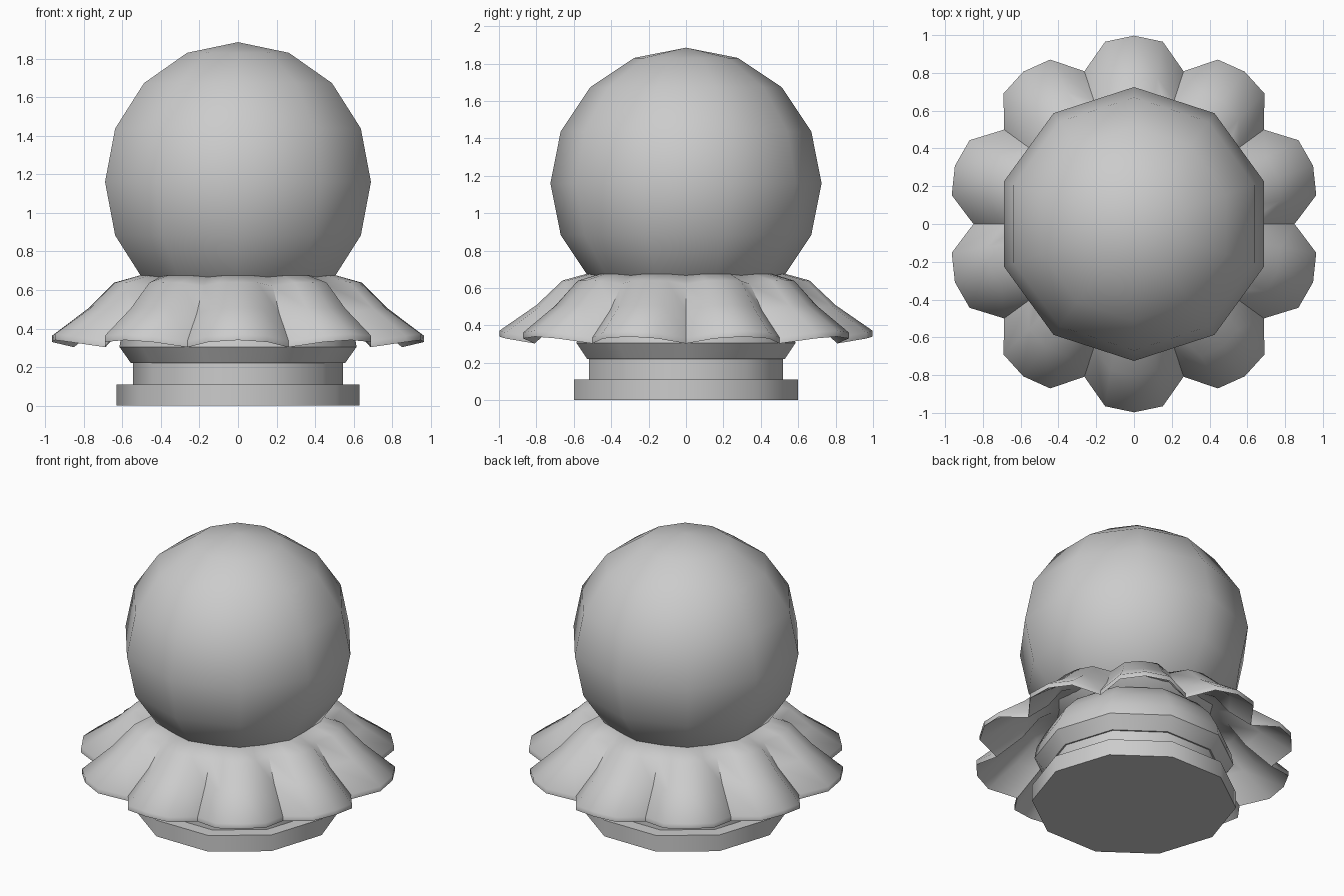
import bpy, bmesh
from math import sin, cos, pi, radians

if "Cube" in bpy.data.objects:
    bpy.data.objects.remove(bpy.data.objects["Cube"])


def finish(name, bm, angle):
    bmesh.ops.recalc_face_normals(bm, faces=bm.faces[:])
    me = bpy.data.meshes.new(name)
    bm.to_mesh(me)
    bm.free()
    ob = bpy.data.objects.new(name, me)
    bpy.context.collection.objects.link(ob)
    bpy.ops.object.select_all(action='DESELECT')
    ob.select_set(True)
    bpy.context.view_layer.objects.active = ob
    bpy.ops.object.shade_smooth_by_angle(angle=radians(angle))
    return ob


def bridge(bm, a, b):
    n = len(a)
    for i in range(n):
        bm.faces.new((a[i], a[(i + 1) % n], b[(i + 1) % n], b[i]))


def lathe(name, profile, sides=10, angle=42):
    bm = bmesh.new()
    rings = [[bm.verts.new((r * cos(2 * pi * i / sides), r * sin(2 * pi * i / sides), z))
              for i in range(sides)] for r, z in profile]
    for a, b in zip(rings, rings[1:]):
        bridge(bm, a, b)
    bm.faces.new(rings[0])
    bm.faces.new(rings[-1])
    return finish(name, bm, angle)


# Stepped ten-sided base
lathe("base_plate", [(0.63, 0), (0.63, 0.11)])
lathe("base_step", [(0.545, 0.11), (0.545, 0.225)])

# Rounded body under the ruffle
lathe("body", [(0.555, 0.22), (0.615, 0.305), (0.602, 0.38), (0.55, 0.48),
               (0.46, 0.58), (0.3, 0.66)])

# Ball head
bm = bmesh.new()
bmesh.ops.create_uvsphere(bm, u_segments=10, v_segments=8, radius=0.725)
bmesh.ops.translate(bm, verts=bm.verts[:], vec=(0, 0, 1.16))
finish("head", bm, 60)

# Ruffled collar: ten lobes, four segments each (valley, shoulder, peak, shoulder)
valley = [(0.44, 0.66), (0.50, 0.667), (0.585, 0.62), (0.69, 0.48), (0.85, 0.335)]
shoulder = [(0.44, 0.66), (0.52, 0.674), (0.65, 0.638), (0.785, 0.505), (0.977, 0.362)]
peak = [(0.44, 0.66), (0.53, 0.676), (0.66, 0.64), (0.80, 0.508), (0.997, 0.372)]
lobe = [valley, shoulder, peak, shoulder]
bm = bmesh.new()


def ruffle_ring(k, drop):
    ring = []
    for i in range(40):
        r, z = lobe[i % 4][k]
        a = 2 * pi * i / 40
        ring.append(bm.verts.new((r * cos(a), r * sin(a), z - drop)))
    return ring


rings = [ruffle_ring(k, 0) for k in range(5)] + [ruffle_ring(k, 0.032) for k in reversed(range(5))]
for i in range(len(rings)):
    bridge(bm, rings[i], rings[(i + 1) % len(rings)])
finish("ruffle_collar", bm, 60)
